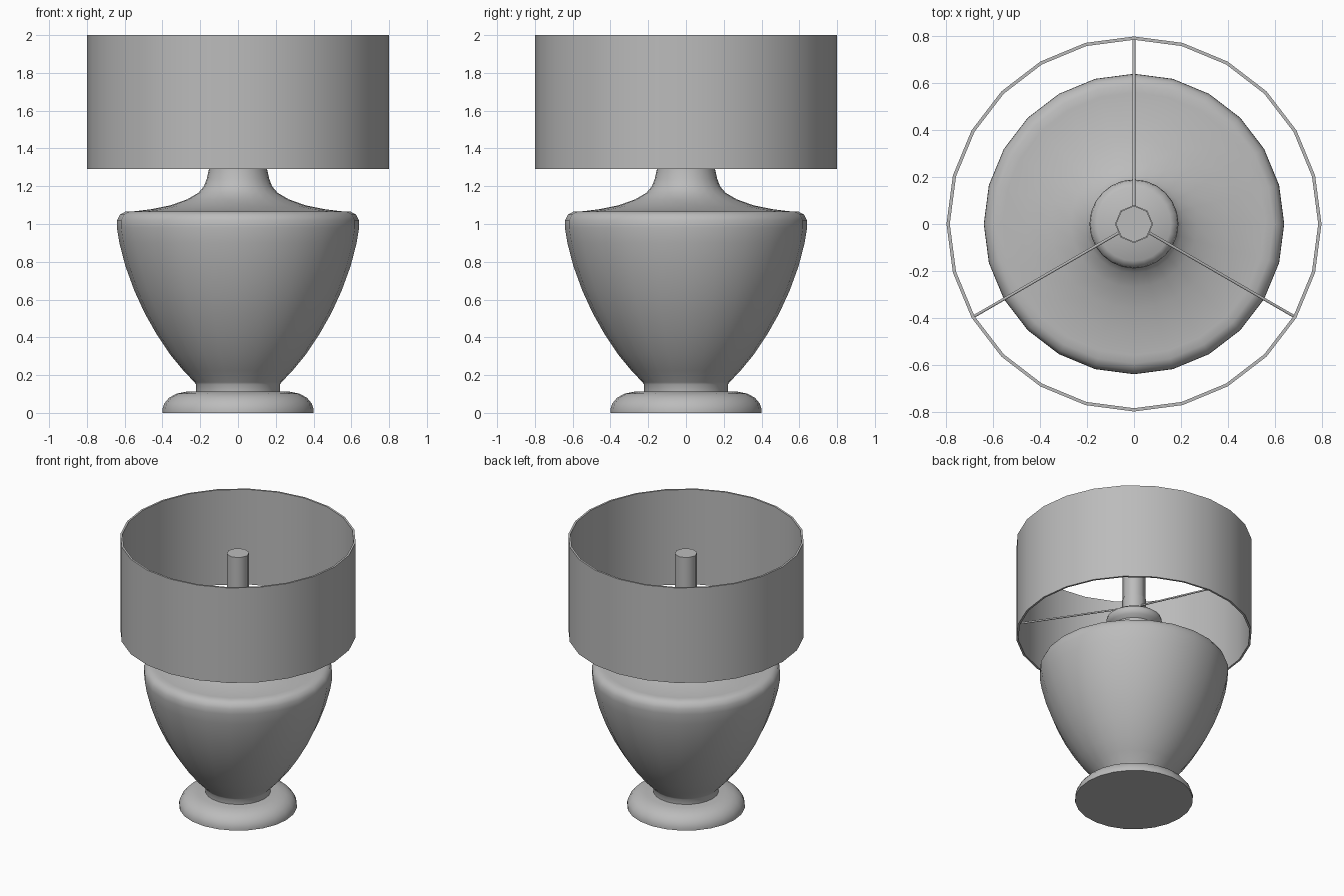
import bpy, bmesh, math
from mathutils import Vector

cube = bpy.data.objects.get("Cube")
if cube:
    bpy.data.objects.remove(cube)

grey = bpy.data.materials.new("plain_grey")
grey.use_nodes = True
colour = (0.5, 0.5, 0.5, 1)
grey.diffuse_color = colour
grey.node_tree.nodes["Principled BSDF"].inputs["Base Color"].default_value = colour


def finish(name, bm, angle=40):
    bmesh.ops.remove_doubles(bm, verts=bm.verts, dist=1e-4)
    bmesh.ops.recalc_face_normals(bm, faces=bm.faces)
    mesh = bpy.data.meshes.new(name)
    bm.to_mesh(mesh)
    bm.free()
    mesh.materials.append(grey)
    obj = bpy.data.objects.new(name, mesh)
    bpy.context.collection.objects.link(obj)
    bpy.ops.object.select_all(action="DESELECT")
    obj.select_set(True)
    bpy.context.view_layer.objects.active = obj
    bpy.ops.object.shade_smooth_by_angle(angle=math.radians(angle))
    return obj


def lathe(name, profile, sides=24, closed=False, angle=40):
    """Turn a (radius, height) profile around the z axis."""
    bm = bmesh.new()
    verts = [bm.verts.new((r, 0, z)) for r, z in profile]
    pairs = list(zip(verts, verts[1:]))
    if closed:
        pairs.append((verts[-1], verts[0]))
    edges = [bm.edges.new(p) for p in pairs]
    bmesh.ops.spin(bm, geom=verts + edges, axis=(0, 0, 1), cent=(0, 0, 0),
                   angle=math.tau, steps=sides, use_merge=False)
    return finish(name, bm, angle)


# Round foot
lathe("foot", [(0, 0), (0.4, 0), (0.4, 0.02), (0.39, 0.05), (0.365, 0.08),
               (0.325, 0.102), (0.27, 0.113), (0, 0.113)])

# Urn-shaped body with short stem, shoulder, neck and rolled lip
lathe("body", [(0, 0.1), (0.222, 0.1), (0.222, 0.15), (0.23, 0.162), (0.29, 0.225),
               (0.36, 0.31), (0.43, 0.415), (0.495, 0.53), (0.55, 0.65),
               (0.597, 0.78), (0.628, 0.9), (0.641, 0.98), (0.64, 1.02),
               (0.625, 1.05), (0.595, 1.066), (0.56, 1.066), (0.46, 1.078),
               (0.36, 1.098), (0.27, 1.13), (0.21, 1.165), (0.18, 1.2),
               (0.165, 1.24), (0.152, 1.3), (0.15, 1.34), (0.175, 1.36),
               (0.19, 1.385), (0.185, 1.41), (0.158, 1.43), (0, 1.43)], angle=50)

# Lamp post and the ring that holds the shade
lathe("post", [(0, 1.4), (0.077, 1.4), (0.077, 1.89), (0, 1.89)], sides=8, angle=50)
lathe("shade_ring", [(0.076, 1.45), (0.081, 1.45), (0.081, 1.565), (0.076, 1.565)],
      sides=8, closed=True, angle=50)

# Thin drum shade
lathe("shade", [(0.8, 1.29), (0.8, 2), (0.786, 2), (0.786, 1.29)], closed=True)

# Three sloping spokes from the ring down to the shade
for i in range(3):
    a = math.radians(90 + 120 * i)
    out = Vector((math.cos(a), math.sin(a), 0))
    start = out * 0.07 + Vector((0, 0, 1.49))
    end = out * 0.79 + Vector((0, 0, 1.3))
    bm = bmesh.new()
    bmesh.ops.create_cone(bm, cap_ends=True, segments=6, radius1=0.007,
                          radius2=0.007, depth=(end - start).length)
    bmesh.ops.rotate(bm, verts=bm.verts,
                     matrix=(end - start).to_track_quat("Z", "Y").to_matrix())
    bmesh.ops.translate(bm, verts=bm.verts, vec=(start + end) / 2)
    finish(f"spoke_{i + 1}", bm, 70)
